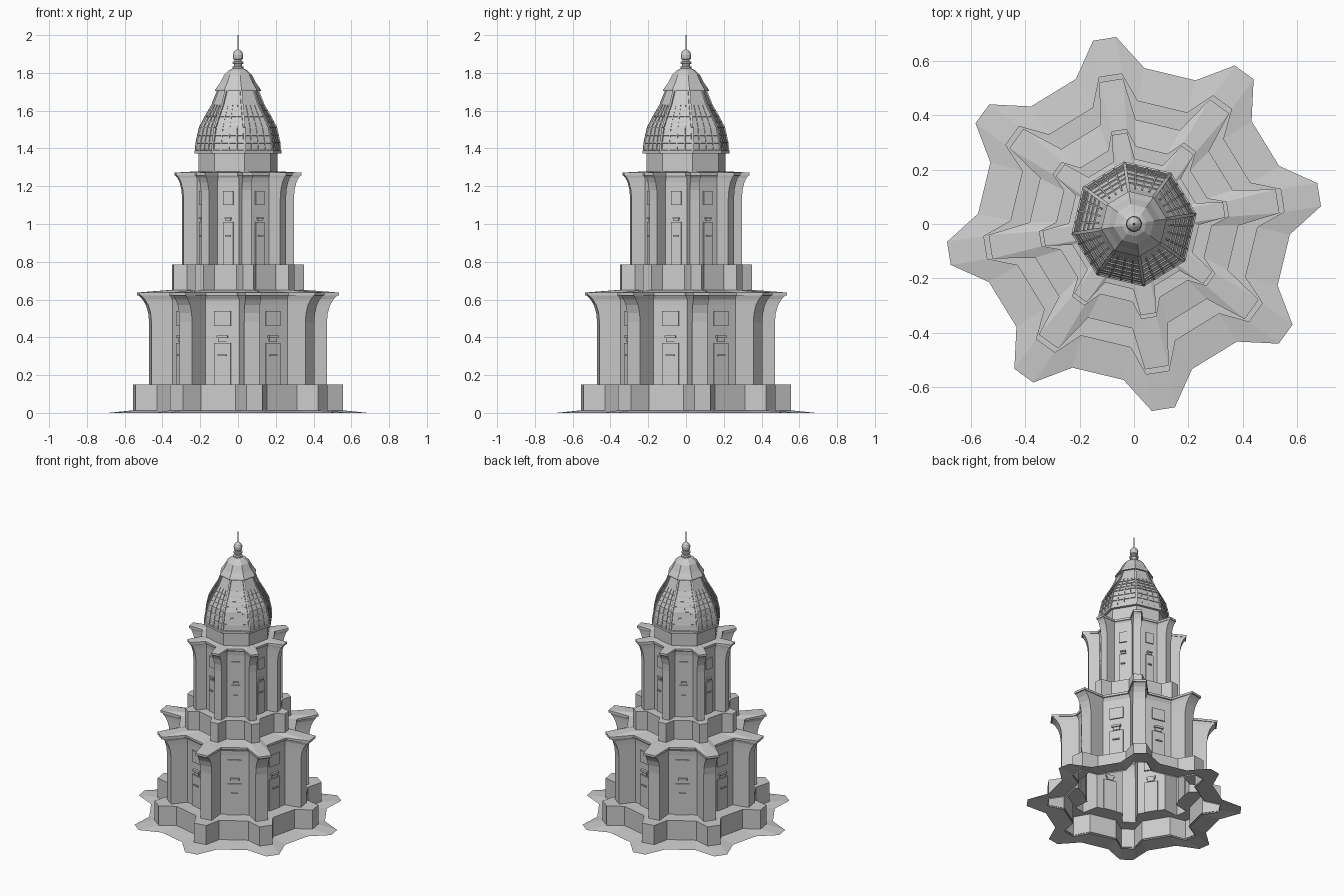
import bpy, bmesh, math
from mathutils import Vector

if "Cube" in bpy.data.objects:
    bpy.data.objects.remove(bpy.data.objects["Cube"])

PHASE = math.radians(9)          # direction of the first buttress
STEP = math.radians(45)


def finish(bm, name):
    bmesh.ops.recalc_face_normals(bm, faces=bm.faces)
    me = bpy.data.meshes.new(name)
    bm.to_mesh(me)
    bm.free()
    ob = bpy.data.objects.new(name, me)
    bpy.context.collection.objects.link(ob)
    return ob


def polar(angle, r, s, z):
    """Point at distance r along angle, shifted sideways by s."""
    c, n = math.cos(angle), math.sin(angle)
    return Vector((r * c - s * n, r * n + s * c, z))


def loft(name, rings, cap=False):
    """Skin a stack of closed rings."""
    bm = bmesh.new()
    vs = [[bm.verts.new(p) for p in ring] for ring in rings]
    for a, b in zip(vs, vs[1:]):
        for i in range(len(a)):
            j = (i + 1) % len(a)
            bm.faces.new((a[i], a[j], b[j], b[i]))
    if cap:
        bm.faces.new(vs[-1])
    return finish(bm, name)


def star(z, tip, tip_w, wall, wall_w):
    """Eight blunt points (buttresses) joined by eight flat walls."""
    pts = []
    for k in range(8):
        a = PHASE + k * STEP
        pts += [polar(a, tip, -tip_w, z), polar(a, tip, tip_w, z),
                polar(a + STEP / 2, wall, -wall_w, z), polar(a + STEP / 2, wall, wall_w, z)]
    return pts


def ngon(z, r, n=8):
    return [polar(PHASE + k * 2 * math.pi / n, r, 0, z) for k in range(n)]


def wall_box(bm, angle, r, depth, s, w, z0, z1):
    """Box lying on a wall, centred sideways at s."""
    lo = [polar(angle, r + d, s + e, z0) for d, e in
          ((-.01, -w / 2), (depth, -w / 2), (depth, w / 2), (-.01, w / 2))]
    a = [bm.verts.new(p) for p in lo]
    b = [bm.verts.new(p + Vector((0, 0, z1 - z0))) for p in lo]
    bm.faces.new(a[::-1])
    bm.faces.new(b)
    for i in range(4):
        j = (i + 1) % 4
        bm.faces.new((a[i], a[j], b[j], b[i]))


def beam(bm, p, q, out, w, d):
    """Square bar from p to q, raised along out."""
    side = (q - p).cross(out).normalized() * w / 2
    up = side.cross(q - p).normalized() * d
    a = [bm.verts.new(p + o) for o in (-side - up, side - up, side + up, -side + up)]
    b = [bm.verts.new(q + o) for o in (-side - up, side - up, side + up, -side + up)]
    bm.faces.new(a[::-1])
    bm.faces.new(b)
    for i in range(4):
        j = (i + 1) % 4
        bm.faces.new((a[i], a[j], b[j], b[i]))


# Sloped ground skirt and lower plinth
loft("ground_skirt", [star(0, .69, .043, .567, .097), star(.014, .55, .043, .44, .094)])
loft("lower_plinth", [star(.005, .555, .043, .445, .094), star(.15, .555, .043, .445, .094),
                      star(.15, .465, .042, .345, .092)])

# Lower storey with flaring buttresses and cornice, then its roof
loft("lower_storey", [
    star(.15, .47, .041, .35, .093), star(.48, .47, .041, .35, .093),
    star(.53, .475, .041, .35, .093), star(.57, .487, .041, .35, .093),
    star(.60, .505, .041, .352, .092), star(.622, .527, .041, .365, .086),
    star(.622, .535, .044, .375, .084), star(.637, .535, .044, .375, .084),
    star(.652, .345, .028, .275, .059)])

# Upper plinth and storey
loft("upper_plinth", [star(.64, .35, .028, .28, .06), star(.785, .35, .028, .28, .06),
                      star(.785, .29, .026, .213, .058)])
loft("upper_storey", [
    star(.785, .295, .026, .218, .058), star(1.13, .295, .026, .218, .058),
    star(1.18, .299, .026, .218, .058), star(1.22, .309, .026, .218, .058),
    star(1.245, .321, .026, .221, .057), star(1.257, .332, .026, .228, .055),
    star(1.257, .336, .028, .234, .053), star(1.272, .336, .028, .234, .053),
    star(1.28, .19, .028, .18, .05)])

# Doors, windows and hoods on every wall of both storeys
for label, r, k, doors, windows, lintel, slot in (
        ("lower", .35, 1.0, (.15, .37), (.46, .54), (.375, .41), .30),
        ("upper", .218, .6, (.785, 1.01), (1.10, 1.175), (1.015, 1.035), .935)):
    bd, bw, bt = bmesh.new(), bmesh.new(), bmesh.new()
    for i in range(8):
        a = PHASE + (i + .5) * STEP
        wall_box(bd, a, r, .008, 0, .09 * k, *doors)
        wall_box(bw, a, r, .008, 0, .09 * k, *windows)
        h = lintel[1] - lintel[0]
        wall_box(bt, a, r, .008, 0, .045 * k, lintel[0], lintel[0] + h * .6)
        wall_box(bt, a, r, .016, 0, .06 * k, lintel[0] + h * .6, lintel[1])
        wall_box(bt, a, r, .016, 0, .045 * k, slot, slot + .008)
    finish(bd, label + "_doors")
    finish(bw, label + "_windows")
    finish(bt, label + "_door_trim")

# Drum under the dome
loft("drum", [ngon(1.25, .213), ngon(1.378, .213)])

# Eight-sided dome with a small flared cap
DOME = [(1.385, .226), (1.43, .222), (1.51, .204), (1.57, .172), (1.63, .137), (1.71, .105)]
loft("dome_eave", [ngon(1.372, .20), ngon(1.372, .233), ngon(1.388, .233), ngon(1.392, .224)])
loft("dome", [ngon(z, r) for z, r in DOME])
loft("dome_cap", [ngon(z, r) for z, r in (
    (1.705, .10), (1.703, .122), (1.712, .122), (1.745, .098), (1.79, .074), (1.815, .046),
    (1.828, .02))], cap=True)

# Corner ribs and glazing bars on the dome
ribs, bars = bmesh.new(), bmesh.new()
for i in range(8):
    a, b = PHASE + i * STEP, PHASE + (i + 1) * STEP
    mid = polar((a + b) / 2, 1, 0, .3)
    for (z0, r0), (z1, r1) in zip(DOME, DOME[1:]):
        beam(ribs, polar(a, r0, 0, z0), polar(a, r1, 0, z1), polar(a, 1, 0, .3), .012, .005)
    for (z0, r0), (z1, r1) in zip(DOME[:4], DOME[1:5]):
        for t in (.25, .5, .75):
            p = polar(a, r0, 0, z0).lerp(polar(b, r0, 0, z0), t)
            q = polar(a, r1, 0, z1).lerp(polar(b, r1, 0, z1), t)
            beam(bars, p, q, mid, .006, .004)
    for (z0, r0), (z1, r1) in zip(DOME[1:4], DOME[2:5]):
        for t in (0, .5):
            z, r = z0 + (z1 - z0) * t, r0 + (r1 - r0) * t
            beam(bars, polar(a, r, 0, z), polar(b, r, 0, z), mid, .006, .004)
finish(ribs, "dome_ribs")
finish(bars, "dome_glazing_bars")

# Turned finial with ball and spike
loft("finial", [ngon(z, r, 12) for z, r in (
    (1.82, .03), (1.832, .03), (1.836, .022), (1.846, .022), (1.85, .029), (1.858, .029),
    (1.862, .02), (1.87, .02), (1.874, .026), (1.895, .028), (1.91, .023), (1.92, .013),
    (1.926, .004), (2.0, .002))], cap=True)
